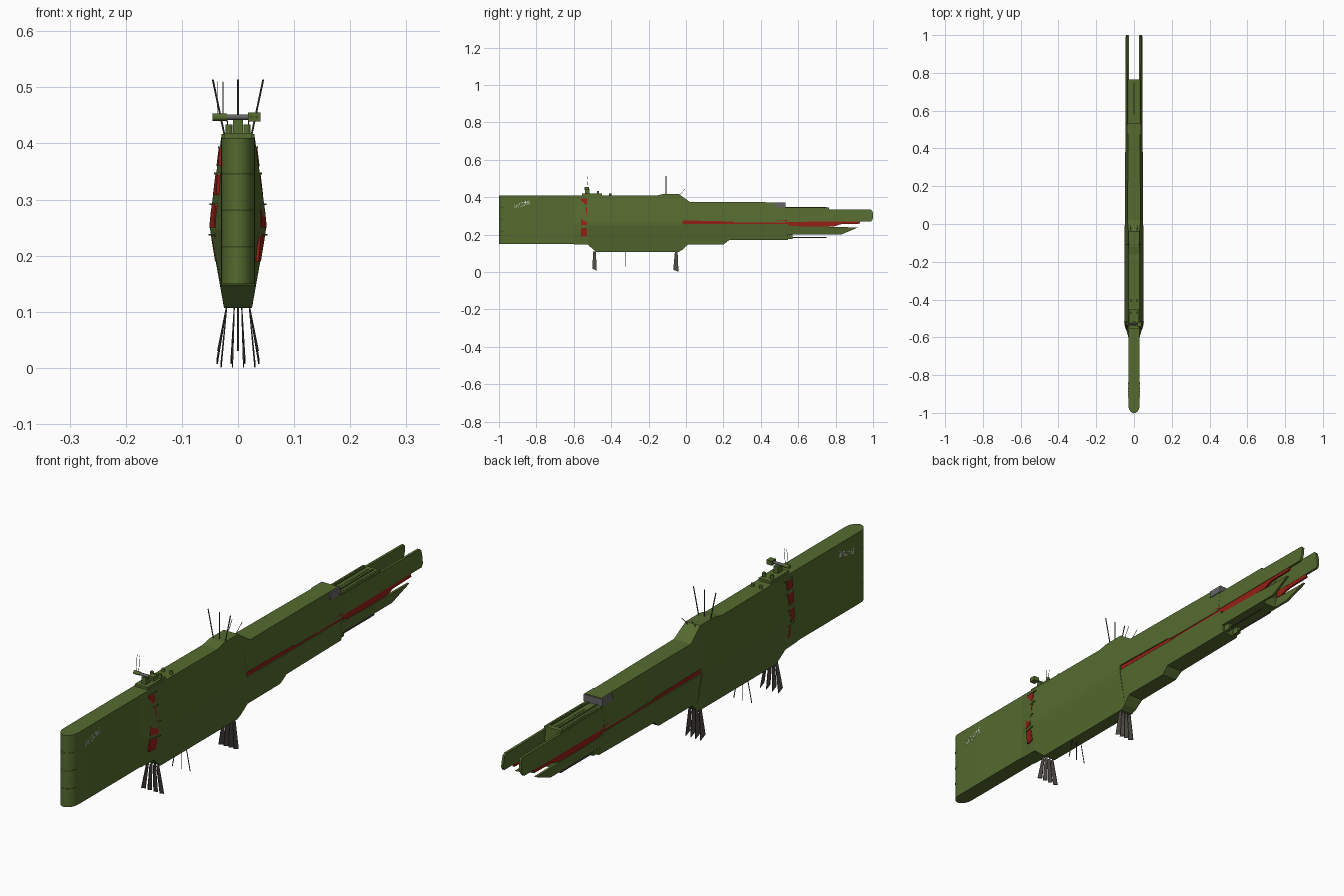
import bpy, bmesh, math, random
from mathutils import Vector

if "Cube" in bpy.data.objects:
    bpy.data.objects.remove(bpy.data.objects["Cube"])

random.seed(4)


def mat(name, c):
    m = bpy.data.materials.new(name)
    m.diffuse_color = (*c, 1)
    m.use_nodes = True
    m.node_tree.nodes["Principled BSDF"].inputs["Base Color"].default_value = m.diffuse_color
    return m


GREEN = mat("olive_green", (0.091, 0.147, 0.028))
DARK = mat("dark_olive", (0.045, 0.07, 0.016))
RED = mat("deep_red", (0.30, 0.014, 0.008))
GREY = mat("mid_grey", (0.13, 0.13, 0.13))
METAL = mat("dark_metal", (0.075, 0.07, 0.06))
WHITE = mat("pale_white", (0.75, 0.75, 0.75))


def finish(name, bm, m, smooth=False):
    bmesh.ops.recalc_face_normals(bm, faces=bm.faces)
    me = bpy.data.meshes.new(name)
    bm.to_mesh(me)
    bm.free()
    me.materials.append(m)
    ob = bpy.data.objects.new(name, me)
    bpy.context.collection.objects.link(ob)
    if smooth:
        bpy.ops.object.select_all(action='DESELECT')
        ob.select_set(True)
        bpy.context.view_layer.objects.active = ob
        bpy.ops.object.shade_smooth_by_angle(angle=math.radians(35))
    return ob


def add_loft(bm, rings):
    vs = [[bm.verts.new(p) for p in r] for r in rings]
    n = len(vs[0])
    for a, b in zip(vs, vs[1:]):
        for i in range(n):
            bm.faces.new((a[i], a[(i + 1) % n], b[(i + 1) % n], b[i]))
    bm.faces.new(vs[0])
    bm.faces.new(vs[-1])


def loft(name, rings, m, smooth=False):
    bm = bmesh.new()
    add_loft(bm, rings)
    return finish(name, bm, m, smooth)


def section(y, half):
    """Full ring at y from right-half (x, z) points, mirrored in x."""
    return [(x, y, z) for x, z in half] + [(-x, y, z) for x, z in reversed(half)]


def box(name, x0, x1, y0, y1, z0, z1, m):
    return loft(name, [[(x0, y, z0), (x1, y, z0), (x1, y, z1), (x0, y, z1)] for y in (y0, y1)], m)


def rod(name, a, b, r, m, n=8):
    a, b = Vector(a), Vector(b)
    q = (b - a).to_track_quat('Z', 'Y')
    rings = [[p + q @ Vector((r * math.cos(t * math.tau / n), r * math.sin(t * math.tau / n), 0))
              for t in range(n)] for p in (a, b)]
    return loft(name, rings, m, True)


def side_x(z, xm=0.05):
    """Half width of the angled hull side at height z."""
    return xm - (0.129 * (z - 0.255) if z > 0.255 else 0.169 * (0.255 - z))


# Bow slab with rounded nose
def bow_plan(z, off=0.0):
    arc = [(-(0.03 + off) * math.cos(t * math.pi / 16), -0.955 - (0.045 + off) * math.sin(t * math.pi / 16))
           for t in range(17)]
    return [(x, y, z) for x, y in [(-0.03 - off, -0.52)] + arc + [(0.03 + off, -0.52)]]


loft("bow_slab", [bow_plan(0.15), bow_plan(0.41)], GREEN, True)
for z in (0.215, 0.28, 0.345):
    ring = [[p for p in bow_plan(h, 0.0006) if p[1] < -0.96] for h in (z, z + 0.002)]
    loft("bow_seam", ring, DARK)

# Main hull, six-sided and flaring out behind the bow
mid = []
for y, zt, zb, xm in ((-0.6, 0.41, 0.148, 0), (-0.525, 0.41, 0.146, 0.05), (-0.48, 0.41, 0.107, 0.05),
                      (-0.16, 0.408, 0.107, 0.05), (-0.12, 0.417, 0.107, 0.05),
                      (-0.04, 0.417, 0.107, 0.05), (-0.02, 0.403, 0.118, 0.05)):
    if xm:
        mid.append(section(y, [(side_x(zt), zt), (xm, 0.265), (xm, 0.248), (side_x(zb), zb)]))
    else:
        mid.append(section(y, [(0.03, zt), (0.03, 0.265), (0.03, 0.248), (0.03, zb)]))
loft("main_hull", mid, GREEN)

# Aft hull in two halves with a red trench between them
aft_x = lambda y: 0.05 - 0.007 * max(0, y)
loft("aft_upper_hull", [section(y, [(side_x(zt, aft_x(y)), zt), (aft_x(y) - 0.001, zm)]) for y, zt, zm in
                        ((-0.02, 0.403, 0.275), (0.02, 0.375, 0.275), (0.25, 0.374, 0.27),
                         (0.26, 0.374, 0.264), (0.53, 0.372, 0.264))], GREEN)
loft("aft_lower_hull", [section(y, [(aft_x(y) - 0.001, 0.256), (side_x(zb, aft_x(y)), zb)]) for y, zb in
                        ((-0.02, 0.118), (0.01, 0.146), (0.2, 0.146), (0.23, 0.17), (0.545, 0.172))], GREEN)
box("trench_core", -0.044, 0.044, -0.02, 0.54, 0.252, 0.277, RED)

# Solid stern block between the prongs
loft("stern_deck", [section(y, [(0.034, 0.344), (0.039, 0.272)]) for y in (0.52, 0.765)], GREEN)
box("stern_core", -0.037, 0.037, 0.53, 0.765, 0.235, 0.275, DARK)
loft("stern_keel", [section(y, [(0.04, 0.245), (0.034, 0.2)]) for y in (0.53, 0.765)], GREEN)
for s in (-1, 1):
    box("deck_rail", s * 0.016 - 0.002, s * 0.016 + 0.002, 0.53, 0.75, 0.343, 0.348, GREEN)
    box("deck_channel", s * 0.027 - 0.001, s * 0.027 + 0.001, 0.54, 0.76, 0.343, 0.3448, DARK)
box("deck_slot", -0.004, 0.004, 0.58, 0.75, 0.343, 0.3446, DARK)
box("hangar_block", -0.0375, 0.0375, 0.475, 0.533, 0.345, 0.3705, GREY)

# Stern prongs: plates drawn in the side plane, leaning inward away from the trench
def side_plate(name, pts, s, m, xm=0.046, th=0.009):
    outer = [(s * side_x(z, xm), y, z) for y, z in pts]
    inner = [(s * (side_x(z, xm) - th), y, z) for y, z in pts]
    loft(name, [outer, inner], m)


for s in (-1, 1):
    side_plate("upper_prong", [(0.52, 0.268), (0.99, 0.27), (0.998, 0.28), (1.0, 0.3),
                               (0.998, 0.325), (0.99, 0.333), (0.52, 0.338)], s, GREEN)
    side_plate("lower_prong", [(0.53, 0.2), (0.83, 0.2), (0.92, 0.238), (0.53, 0.246)], s, GREEN)
    side_plate("prong_engine", [(0.565, 0.243), (0.79, 0.243), (0.83, 0.256), (0.93, 0.258),
                                (0.93, 0.27), (0.54, 0.27), (0.54, 0.256)], s, RED, 0.0445, 0.007)
    # Stern guns under the keel
    rod("stern_gun", (s * 0.02, 0.53, 0.184), (s * 0.02, 0.75, 0.184), 0.0028, METAL)
    box("gun_mount", s * 0.02 - 0.007, s * 0.02 + 0.007, 0.53, 0.57, 0.177, 0.201, GREEN)

# Red intakes on the flare, each with a small ledge
for s in (-1, 1):
    for z0, z1 in ((0.36, 0.392), (0.308, 0.345), (0.25, 0.29), (0.19, 0.236)):
        def skin(y, z, off):
            f = (y + 0.6) / 0.075
            zc = min(max(z, 0.248), 0.265)
            full = 0.05 if z == zc else side_x(z)
            return (s * (0.03 + f * (full - 0.03) + off), y, z)
        quad = lambda off: [skin(y, z, off) for y, z in ((-0.562, z0), (-0.528, z0), (-0.528, z1), (-0.562, z1))]
        loft("intake", [quad(-0.003), quad(0.0022)], RED)
        ledge = lambda off: [skin(y, z, off) for y, z in
                             ((-0.562, z1), (-0.515, z1), (-0.515, z1 + 0.003), (-0.562, z1 + 0.003))]
        loft("intake_ledge", [ledge(-0.003), ledge(0.0035)], GREEN)

# Pale speckled marking on both bow sides
bm = bmesh.new()
for i in range(13):
    for j in range(8):
        y, z = -0.918 + i * 0.0065, 0.345 + j * 0.005
        if abs(z - (0.35 + i * 0.0017)) < 0.011 and random.random() < 0.65:
            for s in (-1, 1):
                add_loft(bm, [[(s * x, y, z), (s * x, y + 0.004, z), (s * x, y + 0.004, z + 0.0033),
                               (s * x, y, z + 0.0033)] for x in (0.0295, 0.0306)])
finish("bow_speckles", bm, WHITE)

# Bridge platform, posts and sensor bar
box("bridge_base", -0.025, 0.025, -0.555, -0.45, 0.408, 0.419, GREEN)
box("bridge_tower", -0.009, 0.009, -0.54, -0.515, 0.415, 0.443, GREEN)
for s in (-1, 1):
    for y, h in ((-0.47, 0.434), (-0.405, 0.42)):
        rod("bridge_post", (s * 0.016, y, 0.408), (s * 0.016, y, h), 0.006, GREEN, 12)
rod("sensor_bar", (-0.025, -0.53, 0.447), (0.022, -0.53, 0.447), 0.005, GREY, 12)
rod("sensor_drum", (-0.045, -0.53, 0.447), (-0.02, -0.53, 0.447), 0.0065, GREEN, 12)
box("sensor_box", 0.018, 0.04, -0.542, -0.518, 0.439, 0.455, GREEN)
for x in (0.024, 0.033):
    rod("sensor_lens", (x, -0.5435, 0.447), (x, -0.54, 0.447), 0.0025, DARK)
for x in (-0.037, -0.027):
    rod("bridge_aerial", (x, -0.53, 0.45), (x, -0.525, 0.51), 0.0008, METAL, 6)

# Dorsal and ventral aerials
for s in (-1, 0, 1):
    rod("dorsal_aerial", (s * 0.023, -0.107, 0.41), (s * 0.045, -0.107, 0.514), 0.0019, METAL, 6)
    rod("ventral_aerial", (s * 0.02, -0.325, 0.11), (s * 0.036, -0.325, 0.03), 0.0015, METAL, 6)
for s in (-1, 1):
    rod("rear_whisker", (s * 0.015, -0.035, 0.41), (s * 0.02, -0.005, 0.445), 0.001, METAL, 6)

# Hanging keel blades, two fans of four
for y, lean, spread, zb in ((-0.49, 0.0, 0.037, 0.007), (-0.053, -0.004, 0.03, 0.001)):
    for k in (-1, -0.33, 0.33, 1):
        xt, xb = k * 0.02, k * spread
        loft("keel_blade", [
            [(xt - 0.001, y - 0.006, 0.11), (xt + 0.001, y - 0.006, 0.11),
             (xt + 0.001, y + 0.008, 0.11), (xt - 0.001, y + 0.008, 0.11)],
            [(xb - 0.001, y - 0.011 + lean, zb + 0.011), (xb + 0.001, y - 0.011 + lean, zb + 0.011),
             (xb + 0.001, y + 0.013, zb), (xb - 0.001, y + 0.013, zb)]], METAL)
